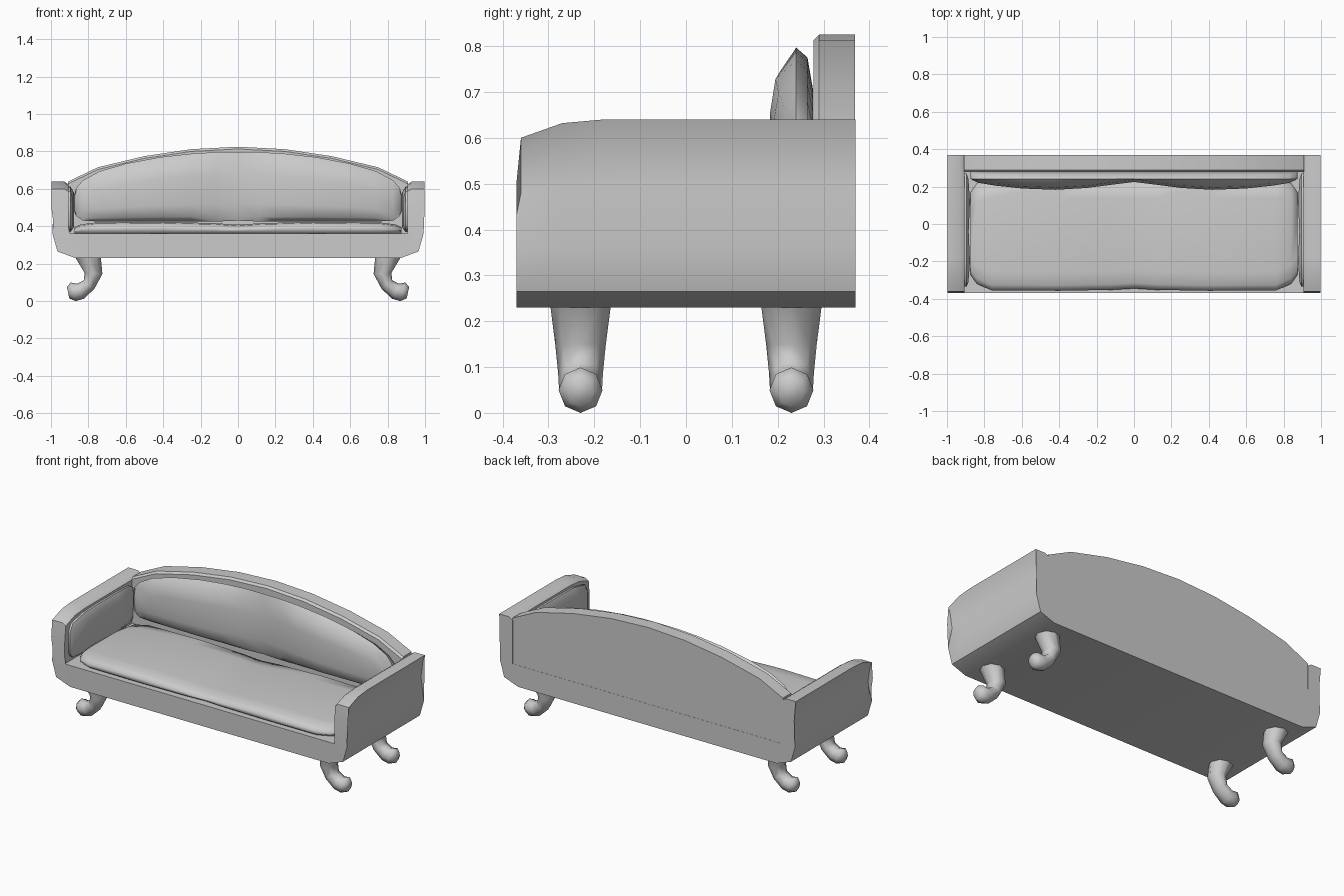
import bpy, bmesh, math
from mathutils import Vector


def loft(name, rings, angle=40):
    """Skin a list of equal-length closed rings and cap both ends."""
    bm = bmesh.new()
    vs = [[bm.verts.new(p) for p in r] for r in rings]
    n = len(vs[0])
    for a, b in zip(vs, vs[1:]):
        for i in range(n):
            j = (i + 1) % n
            bm.faces.new((a[i], a[j], b[j], b[i]))
    caps = [bm.faces.new(vs[0]), bm.faces.new(vs[-1])]
    bmesh.ops.triangulate(bm, faces=caps)
    bmesh.ops.recalc_face_normals(bm, faces=bm.faces)
    me = bpy.data.meshes.new(name)
    bm.to_mesh(me)
    bm.free()
    ob = bpy.data.objects.new(name, me)
    bpy.context.collection.objects.link(ob)
    bpy.ops.object.select_all(action='DESELECT')
    ob.select_set(True)
    bpy.context.view_layer.objects.active = ob
    bpy.ops.object.shade_smooth_by_angle(angle=math.radians(angle))
    return ob


def both_sides(half):
    """Mirror stations listed from x = 0 outwards."""
    return [(-s[0], *s[1:]) for s in reversed(half[1:])] + half


# Frame: U-shaped section (base and arms) swept front to back
half = [(0.87, 0.23), (0.965, 0.265), (0.992, 0.36), (0.972, 0.5), (0.985, 0.6),
        (0.998, 0.64), (0.93, 0.64), (0.907, 0.625), (0.907, 0.36)]
section = half + [(-x, z) for x, z in reversed(half)]
rings = []
for y, top in ((-0.37, 0.50), (-0.36, 0.60), (-0.27, 0.632), (-0.18, 0.64), (0.37, 0.64)):
    k = (top - 0.36) / 0.28
    rings.append([(x, y, z if z <= 0.36 else 0.36 + (z - 0.36) * k) for x, z in section])
loft("sofa_frame", rings)

# Arched backrest
arch = both_sides([(0, 0.825), (0.25, 0.812), (0.5, 0.775), (0.75, 0.715), (0.91, 0.638)])
outline = [(-0.91, 0.35)] + arch + [(0.91, 0.35)]
loft("backrest", [[(x, y, z - d) for x, z in outline]
                  for y, d in ((0.278, 0.012), (0.29, 0), (0.369, 0))])

# Back cushion: two soft lobes (x, bottom, top, front y)
rings = []
for x, b, t, f in both_sides([(0, 0.43, 0.797, 0.225), (0.12, 0.425, 0.796, 0.21),
                              (0.25, 0.425, 0.788, 0.193), (0.42, 0.425, 0.769, 0.183),
                              (0.6, 0.425, 0.735, 0.19), (0.74, 0.425, 0.694, 0.205),
                              (0.83, 0.43, 0.645, 0.22), (0.865, 0.455, 0.605, 0.235),
                              (0.875, 0.48, 0.57, 0.25)]):
    h = t - b
    rings.append([(x, y, b + h * s) for y, s in
                  ((0.277, 0.05), (0.277, 0.75), (0.265, 0.94), (0.24, 1), (f + 0.012, 0.88),
                   (f, 0.66), (f, 0.25), (f + 0.012, 0.07), (0.24, 0))])
loft("back_cushion", rings, 60)

# Seat cushion with a slight dip in the middle (x, front y, back y, top z)
rings = []
for x, f, k, t in both_sides([(0, -0.345, 0.24, 0.408), (0.12, -0.352, 0.24, 0.416),
                              (0.4, -0.357, 0.24, 0.424), (0.76, -0.355, 0.24, 0.42),
                              (0.84, -0.32, 0.22, 0.41), (0.875, -0.27, 0.17, 0.395)]):
    rings.append([(x, y, z) for y, z in
                  ((f + 0.03, 0.355), (f, 0.375), (f, t - 0.025), (f + 0.03, t - 0.006),
                   (f + 0.1, t), (k - 0.1, t), (k - 0.02, t - 0.01), (k, 0.355))])
loft("seat_cushion", rings, 60)

# Thin pads inside the arms (y, bottom, top, inner x)
for side, label in ((-1, "left"), (1, "right")):
    rings = []
    for y, b, t, x in ((-0.335, 0.41, 0.54, 0.897), (-0.31, 0.38, 0.585, 0.885),
                       (-0.2, 0.37, 0.608, 0.877), (-0.04, 0.37, 0.612, 0.884),
                       (0.12, 0.37, 0.61, 0.877), (0.24, 0.38, 0.605, 0.885),
                       (0.27, 0.4, 0.585, 0.897)):
        rings.append([(side * px, y, pz) for px, pz in
                      ((0.912, b), (0.895, b), (x, b + 0.025), (x, t - 0.03),
                       (0.895, t), (0.912, t))])
    loft(label + "_arm_pad", rings, 60)

# Curved legs: outer point, inner point and half depth of each ring
path = (((0.88, 0.25), (0.735, 0.25), 0.068), ((0.82, 0.15), (0.725, 0.145), 0.055),
        ((0.825, 0.11), (0.768, 0.065), 0.049), ((0.86, 0.093), (0.825, 0.012), 0.047),
        ((0.895, 0.099), (0.868, 0.0), 0.048), ((0.915, 0.075), (0.902, 0.014), 0.028))
for sx, lr in ((-1, "left"), (1, "right")):
    for sy, fb in ((-1, "front"), (1, "back")):
        rings = []
        for o, i, d in path:
            c, r = (Vector(o) + Vector(i)) / 2, (Vector(o) - Vector(i)) / 2
            ring = []
            for n in range(8):
                a = n * math.tau / 8
                p = c + r * math.cos(a)
                ring.append((sx * p.x, sy * (0.23 + d * math.sin(a)), p.y))
            rings.append(ring)
        loft(fb + "_" + lr + "_leg", rings, 60)
